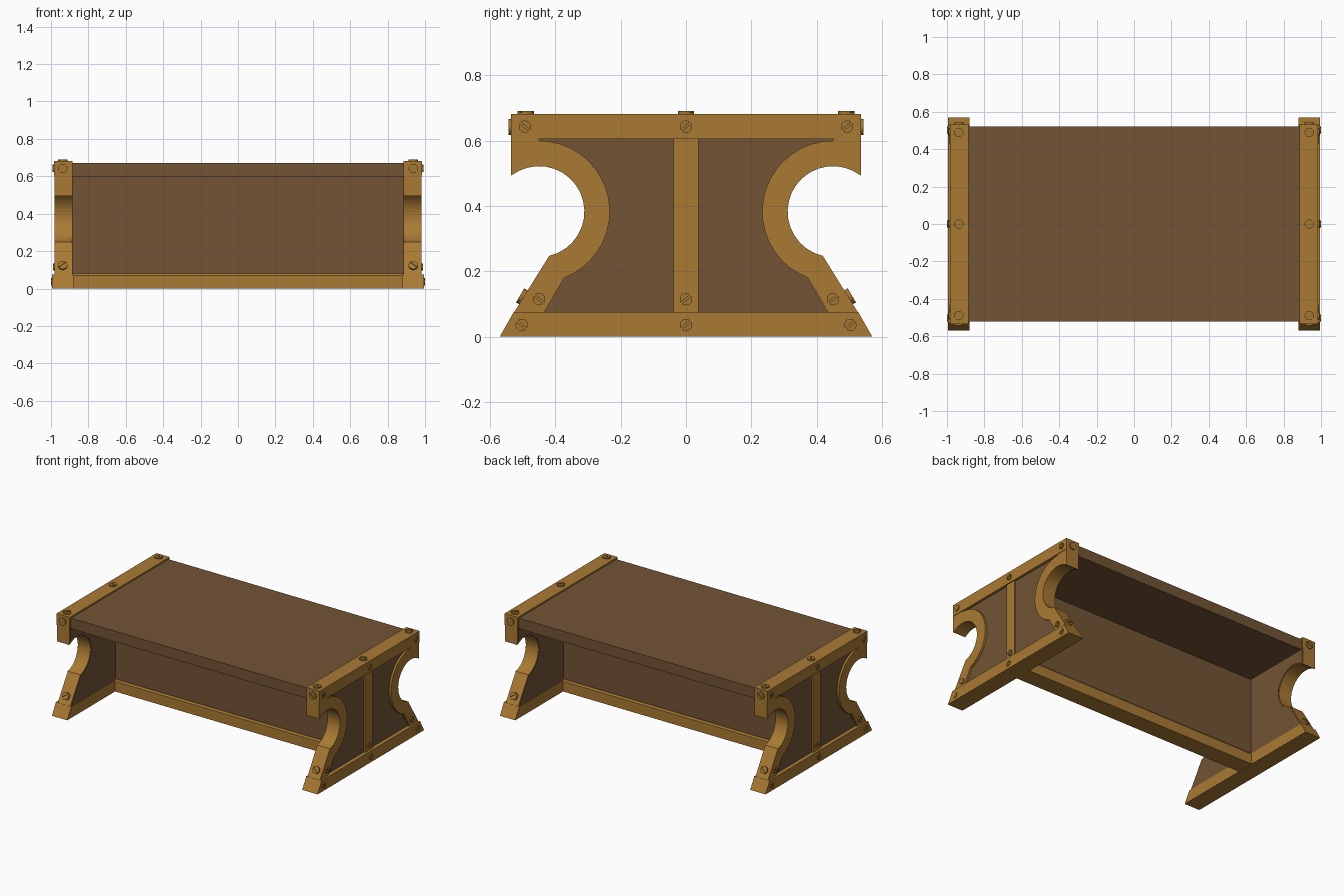
import bpy, bmesh, math
from mathutils import Vector, Matrix

if "Cube" in bpy.data.objects:
    bpy.data.objects.remove(bpy.data.objects["Cube"])


def material(name, rgb):
    m = bpy.data.materials.new(name)
    m.diffuse_color = (*rgb, 1)
    m.use_nodes = True
    m.node_tree.nodes["Principled BSDF"].inputs["Base Color"].default_value = m.diffuse_color
    return m


GOLD = material("light_wood", (0.40, 0.195, 0.034))
DARK = material("dark_wood", (0.17, 0.088, 0.036))
METAL = material("screw_brass", (0.36, 0.18, 0.034))


def finish(name, bm, mat, mirror):
    bmesh.ops.recalc_face_normals(bm, faces=bm.faces)
    me = bpy.data.meshes.new(name)
    bm.to_mesh(me)
    bm.free()
    me.materials.append(mat)
    ob = bpy.data.objects.new(name, me)
    bpy.context.collection.objects.link(ob)
    if mirror:
        mod = ob.modifiers.new("Mirror", 'MIRROR')
        mod.use_axis = ('x' in mirror, 'y' in mirror, False)
        mod.use_mirror_merge = False
    return ob


def prism(name, pts, x0, x1, mat, mirror="x"):
    """Extrude a (y, z) outline from x0 to x1."""
    bm = bmesh.new()
    f = bm.faces.new([bm.verts.new((x0, y, z)) for y, z in pts])
    out = bmesh.ops.extrude_face_region(bm, geom=[f])
    bmesh.ops.translate(bm, vec=(x1 - x0, 0, 0),
                        verts=[v for v in out['geom'] if isinstance(v, bmesh.types.BMVert)])
    return finish(name, bm, mat, mirror)


def smooth(ob, degrees=30):
    """Smooth the curved faces and keep the corners sharp."""
    bpy.ops.object.select_all(action='DESELECT')
    ob.select_set(True)
    bpy.context.view_layer.objects.active = ob
    bpy.ops.object.shade_smooth_by_angle(angle=math.radians(degrees))


def rect(y0, y1, z0, z1):
    return [(y0, z0), (y1, z0), (y1, z1), (y0, z1)]


def arc(r, a0, a1, n=18, c=(0.45, 0.383)):
    return [(c[0] + r * math.cos(math.radians(a0 + (a1 - a0) * i / n)),
             c[1] + r * math.sin(math.radians(a0 + (a1 - a0) * i / n))) for i in range(n + 1)]


def screws(name, spots, r, mirror):
    """Slotted screw heads: a thin disc carrying two half discs."""
    bm = bmesh.new()
    for pos, normal in spots:
        n = Vector(normal)
        M = Matrix.Translation(pos) @ n.to_track_quat('Z', 'Y').to_matrix().to_4x4()
        bmesh.ops.create_cone(bm, cap_ends=True, segments=16, radius1=r, radius2=r, depth=0.012,
                              matrix=M @ Matrix.Translation((0, 0, -0.002)))
        for side in (0, 180):
            turn = Matrix.Rotation(math.radians(side + 40), 4, 'Z')
            ring = []
            for i in range(9):
                a = math.radians(9 + 162 * i / 8)
                ring.append((r * math.cos(a), r * math.sin(a)))
            loops = [[bm.verts.new(M @ turn @ Vector((x, y, h))) for x, y in ring]
                     for h in (0.003, 0.009)]
            bm.faces.new(loops[0])
            bm.faces.new(loops[1])
            for i in range(9):
                j = (i + 1) % 9
                bm.faces.new((loops[0][i], loops[0][j], loops[1][j], loops[1][i]))
    return finish(name, bm, METAL, mirror)


# Table top, centre board and floor stretcher
prism("table_top", rect(-0.522, 0.522, 0.6, 0.672), -0.89, 0.89, DARK, "")
prism("centre_board", rect(-0.047, 0.047, 0.06, 0.605), -0.89, 0.89, DARK, "")
prism("floor_stretcher", [(-0.06, 0.001), (0.06, 0.001), (0.06, 0.07), (0.052, 0.08),
                          (-0.052, 0.08), (-0.06, 0.07)], -0.89, 0.89, GOLD, "")

# End frames: foot, top rail, middle post and curved legs
prism("end_foot", [(-0.57, 0), (0.57, 0), (0.527, 0.076), (-0.527, 0.076)], 0.88, 0.995, GOLD)
prism("end_top_rail", rect(-0.535, 0.535, 0.605, 0.682), 0.886, 0.985, GOLD)
prism("end_post", rect(-0.038, 0.038, 0.07, 0.61), 0.9, 0.979, GOLD)
leg = prism("curved_leg", [(0.535, 0.61), (0.535, 0.495)] + arc(0.139, 53, 257)
            + [(0.528, 0.072), (0.436, 0.072)] + arc(0.217, 249, 90) + [(0.455, 0.61)],
            0.888, 0.982, GOLD, "xy")
smooth(leg)

# Dark end panels following the curved outline
half = [(0.53, 0.61), (0.53, 0.502)] + arc(0.143, 55, 257) + [(0.522, 0.07)]
prism("end_panel", half + [(-y, z) for y, z in reversed(half)], 0.885, 0.968, DARK)

# Screws in the rails, posts, feet and slanted legs
s, c = math.sin(math.radians(30)), math.cos(math.radians(30))
screws("corner_screws", [
    ((0.937, 0.49, 0.682), (0, 0, 1)),
    ((0.937, 0.535, 0.642), (0, 1, 0)),
    ((0.937, 0.5, 0.122), (0, c, s)),
], 0.025, "xy")
screws("side_screws", [
    ((0.983, 0.493, 0.643), (1, 0, 0)),
    ((0.98, 0.45, 0.115), (1, 0, 0)),
    ((0.991, 0.503, 0.036), (1, 0, 0)),
], 0.019, "xy")
screws("rail_centre_screw", [((0.937, 0, 0.682), (0, 0, 1))], 0.025, "x")
screws("post_screws", [
    ((0.983, 0, 0.643), (1, 0, 0)),
    ((0.977, 0, 0.115), (1, 0, 0)),
    ((0.991, 0, 0.036), (1, 0, 0)),
], 0.019, "x")
